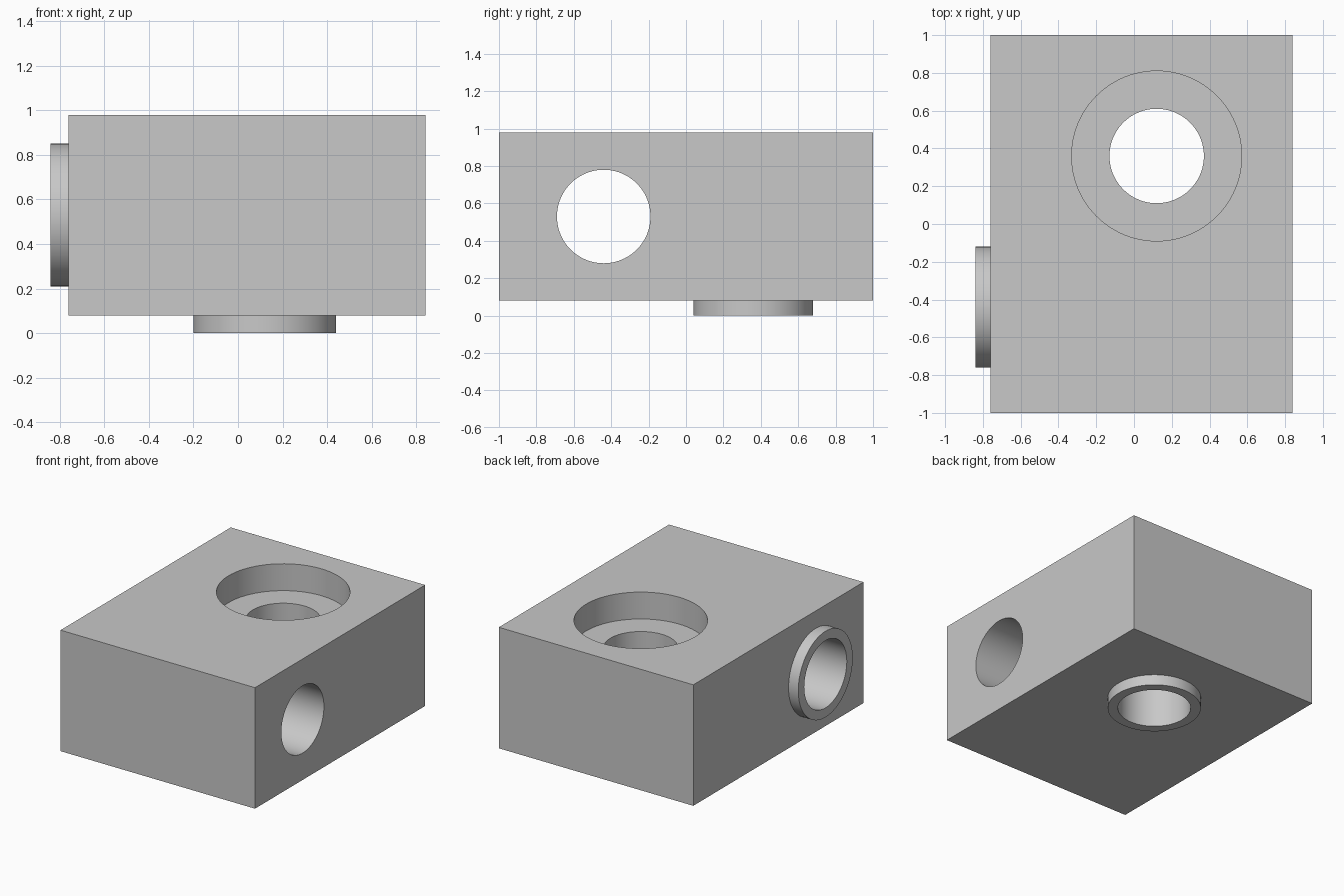
import bpy
import math

cube = bpy.data.objects.get("Cube")
if cube:
    bpy.data.objects.remove(cube, do_unlink=True)

grey = bpy.data.materials.new("plain grey")
grey.use_nodes = True
colour = (0.58, 0.58, 0.58, 1)
grey.diffuse_color = colour
grey.node_tree.nodes["Principled BSDF"].inputs["Base Color"].default_value = colour

SIDE_Y, SIDE_Z = -0.44, 0.53    # axis of the sideways bore
DOWN_X, DOWN_Y = 0.12, 0.36     # axis of the vertical bore


def cylinder(name, radius, start, end, sideways=False):
    """Cylinder along the vertical axis, or along the sideways one."""
    mid = (start + end) / 2
    spot = (mid, SIDE_Y, SIDE_Z) if sideways else (DOWN_X, DOWN_Y, mid)
    turn = (0, math.pi / 2, 0) if sideways else (0, 0, 0)
    bpy.ops.mesh.primitive_cylinder_add(vertices=96, radius=radius, depth=end - start,
                                        location=spot, rotation=turn)
    obj = bpy.context.object
    obj.name = name
    obj.data.materials.append(grey)
    return obj


def combine(target, tool, operation):
    """Apply a boolean to the target and remove the tool."""
    mod = target.modifiers.new(tool.name, "BOOLEAN")
    mod.operation = operation
    mod.solver = "EXACT"
    mod.object = tool
    bpy.context.view_layer.objects.active = target
    bpy.ops.object.modifier_apply(modifier=mod.name)
    bpy.data.objects.remove(tool, do_unlink=True)


# Rectangular block
bpy.ops.mesh.primitive_cube_add(size=1, location=(0.04, 0, 0.53))
block = bpy.context.object
block.name = "bored_block"
block.scale = (1.6, 2, 0.9)
bpy.ops.object.transform_apply(location=True, rotation=False, scale=True)
block.data.materials.append(grey)

# Raised collars on the side and underneath
combine(block, cylinder("side_collar", 0.32, -0.84, -0.7, True), "UNION")
combine(block, cylinder("bottom_collar", 0.32, 0, 0.14), "UNION")

# Through bores and the wide recess in the top
combine(block, cylinder("side_bore", 0.25, -1, 1, True), "DIFFERENCE")
combine(block, cylinder("vertical_bore", 0.25, -0.2, 1.2), "DIFFERENCE")
combine(block, cylinder("top_recess", 0.45, 0.78, 1.2), "DIFFERENCE")

# Smooth round walls with sharp rims
bpy.ops.object.select_all(action="DESELECT")
block.select_set(True)
bpy.context.view_layer.objects.active = block
bpy.ops.object.shade_smooth_by_angle(angle=math.radians(30))
